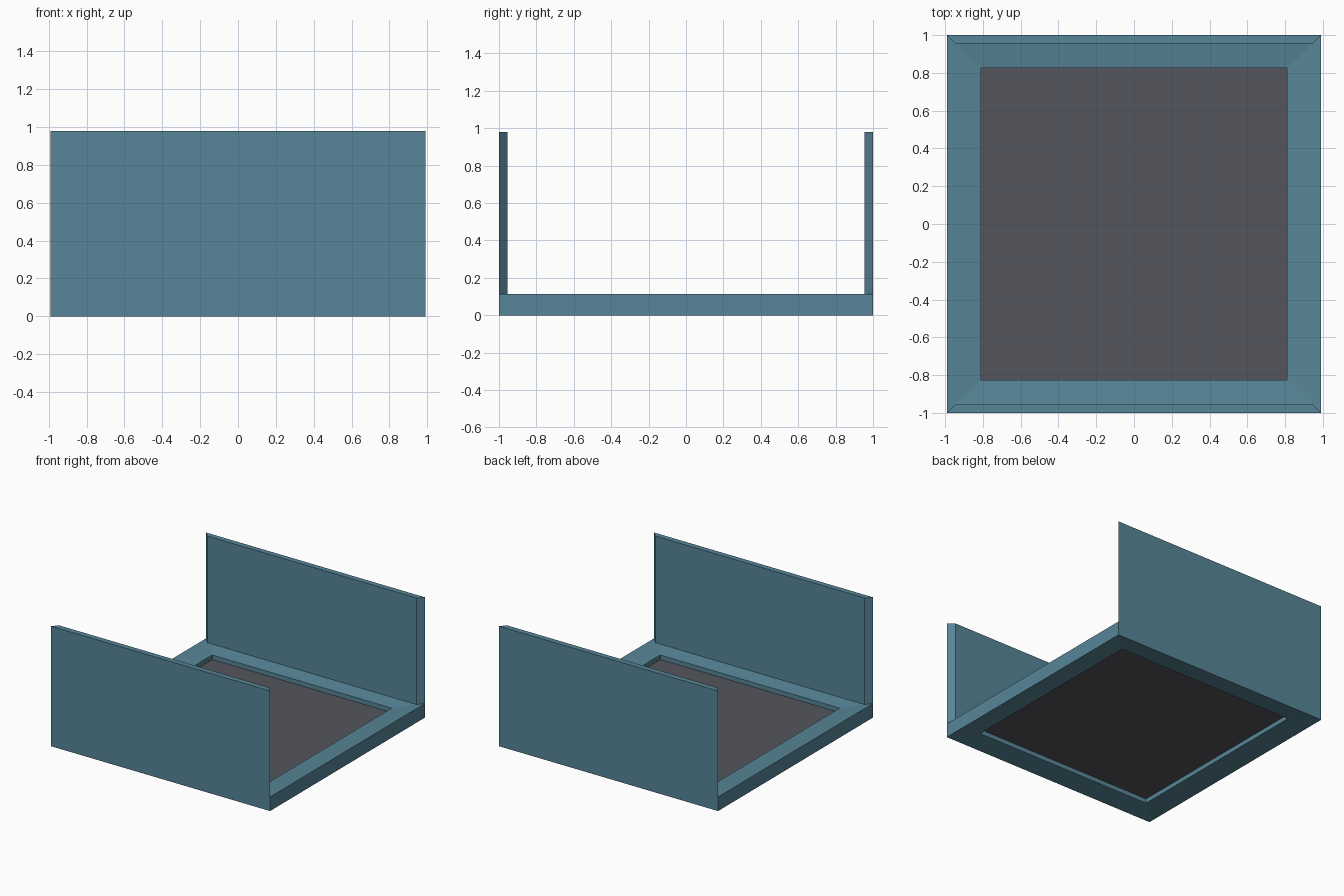
import bpy, bmesh

if "Cube" in bpy.data.objects:
    bpy.data.objects.remove(bpy.data.objects["Cube"])

def material(name, rgb):
    m = bpy.data.materials.new(name)
    m.diffuse_color = (*rgb, 1)
    m.use_nodes = True
    m.node_tree.nodes["Principled BSDF"].inputs["Base Color"].default_value = m.diffuse_color
    return m

def finish(bm, name, mat):
    bmesh.ops.recalc_face_normals(bm, faces=bm.faces)
    me = bpy.data.meshes.new(name)
    bm.to_mesh(me)
    bm.free()
    ob = bpy.data.objects.new(name, me)
    bpy.context.collection.objects.link(ob)
    me.materials.append(mat)

teal = material("teal paint", (0.095, 0.235, 0.31))
grey = material("dark grey panel", (0.09, 0.092, 0.11))

X, Y, TOP, LIP, T = 0.99, 1.0, 0.98, 0.115, 0.045
IX, IY = 0.81, 0.825

# Base frame: rectangular rings around a sloped-lip cross-section
bm = bmesh.new()
section = [(X, Y, LIP), (X - T, Y - T, LIP - 0.005), (IX, IY, 0.095),
           (IX, IY, 0.02), (X, Y, 0)]
rings = [[bm.verts.new((sx * x, sy * y, z))
          for sx, sy in ((-1, -1), (1, -1), (1, 1), (-1, 1))]
         for x, y, z in section]
walls = []
for r, ring in enumerate(rings):
    nxt = rings[(r + 1) % len(rings)]
    for i in range(4):
        j = (i + 1) % 4
        f = bm.faces.new((ring[i], ring[j], nxt[j], nxt[i]))
        if r == 0 and i in (0, 2):
            walls.append(f)
bmesh.ops.recalc_face_normals(bm, faces=bm.faces)

# Front and back walls with mitred ends, raised from the frame rim
for f in walls:
    new = bmesh.ops.extrude_face_region(bm, geom=[f])["geom"]
    for v in new:
        if isinstance(v, bmesh.types.BMVert):
            v.co.z = TOP
    if f.is_valid:
        bm.faces.remove(f)

# Merge wall and frame into one flat outer face
seams = [e for e in bm.edges
         if all(abs(abs(v.co.y) - Y) < 1e-4 and abs(v.co.z - LIP) < 1e-4
                for v in e.verts)
         and abs(e.verts[0].co.y - e.verts[1].co.y) < 1e-4]
bmesh.ops.dissolve_edges(bm, edges=seams, use_verts=False)
finish(bm, "frame_with_walls", teal)

# Floor panel set in the middle of the frame depth
bm = bmesh.new()
bmesh.ops.create_cube(bm, size=1)
for v in bm.verts:
    v.co.x *= 2 * IX
    v.co.y *= 2 * IY
    v.co.z = 0.0575 + v.co.z * 0.002
finish(bm, "floor_panel", grey)
